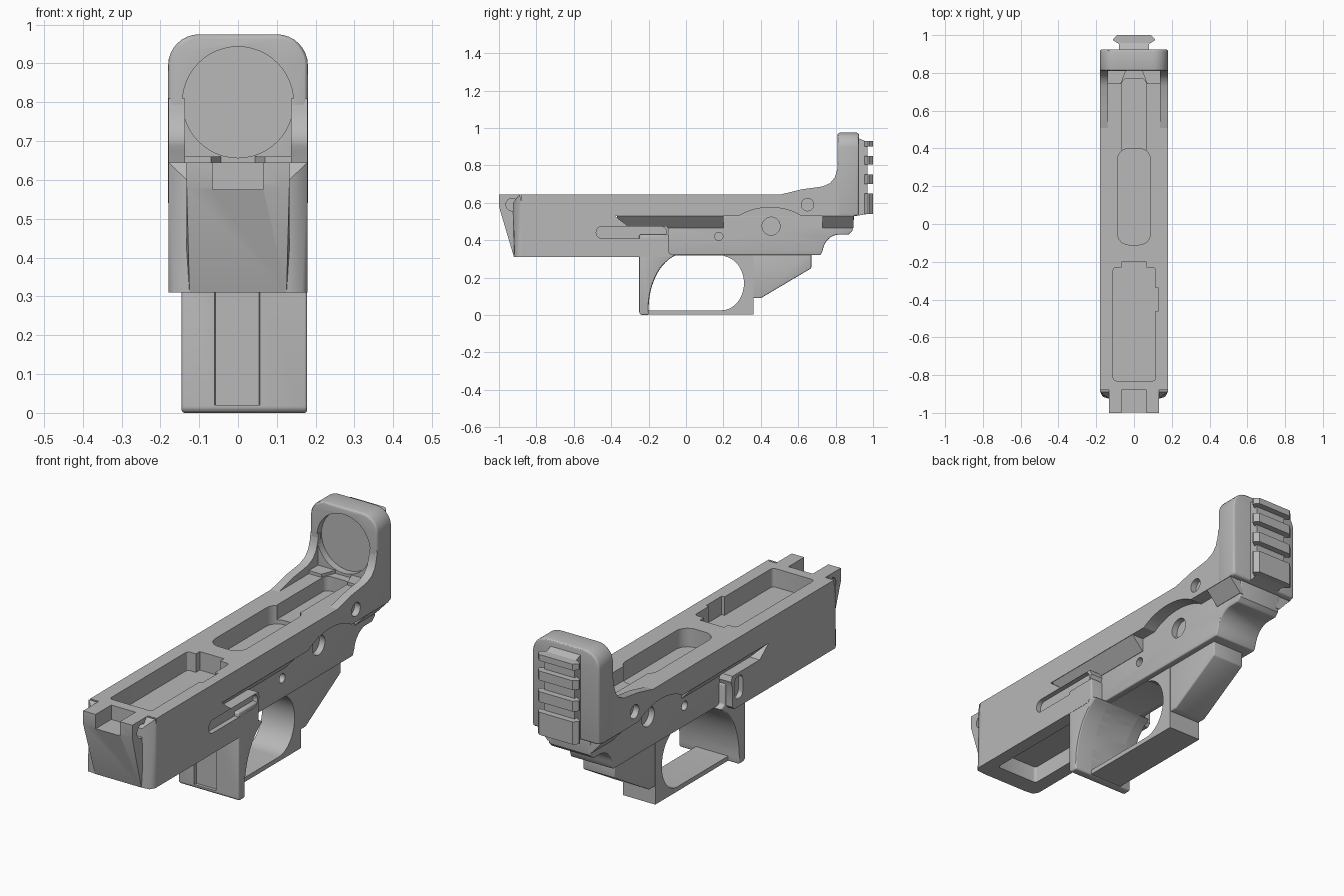
import bpy, bmesh, math
from mathutils import Vector

cube = bpy.data.objects.get("Cube")
if cube:
    bpy.data.objects.remove(cube, do_unlink=True)

grey = bpy.data.materials.new("mid grey")
grey.use_nodes = True
COLOUR = (0.48, 0.48, 0.48, 1)
grey.diffuse_color = COLOUR
grey.node_tree.nodes["Principled BSDF"].inputs["Base Color"].default_value = COLOUR


def add_object(name, bm):
    bmesh.ops.recalc_face_normals(bm, faces=bm.faces)
    mesh = bpy.data.meshes.new(name)
    bm.to_mesh(mesh)
    bm.free()
    obj = bpy.data.objects.new(name, mesh)
    bpy.context.collection.objects.link(obj)
    mesh.materials.append(grey)
    return obj


def prism(name, points, axis, start, end):
    """Extrude a 2D outline along x (y, z points), y (x, z) or z (x, y)."""
    bm = bmesh.new()
    index = "xyz".index(axis)
    verts = []
    for p in points:
        co = list(p)
        co.insert(index, start)
        verts.append(bm.verts.new(co))
    face = bm.faces.new(verts)
    made = bmesh.ops.extrude_face_region(bm, geom=[face])
    shift = Vector((0, 0, 0))
    shift[index] = end - start
    bmesh.ops.translate(bm, vec=shift, verts=[g for g in made["geom"] if isinstance(g, bmesh.types.BMVert)])
    return add_object(name, bm)


def mirrored_hull(name, points):
    """Convex solid through the points and their mirror images in x."""
    bm = bmesh.new()
    for x, y, z in points:
        bm.verts.new((x, y, z))
        bm.verts.new((-x, y, z))
    bmesh.ops.convex_hull(bm, input=bm.verts)
    return add_object(name, bm)


def arc(u, v, ru, rv, a0, a1, steps=16):
    angles = [math.radians(a0 + (a1 - a0) * i / steps) for i in range(steps + 1)]
    return [(u + ru * math.cos(a), v + rv * math.sin(a)) for a in angles]


def rounded(u0, u1, v0, v1, r, steps=8):
    corners = [(u1 - r, v1 - r), (u0 + r, v1 - r), (u0 + r, v0 + r), (u1 - r, v0 + r)]
    pts = []
    for k, (u, v) in enumerate(corners):
        pts += arc(u, v, r, r, k * 90, k * 90 + 90, steps)
    return pts


def circle(u, v, r):
    return arc(u, v, r, r, 0, 352.5, 47)


def box_outline(u0, u1, v0, v1):
    return [(u0, v0), (u1, v0), (u1, v1), (u0, v1)]


def bake(obj):
    """Replace the mesh with its modified result."""
    graph = bpy.context.evaluated_depsgraph_get()
    graph.update()
    mesh = bpy.data.meshes.new_from_object(obj.evaluated_get(graph))
    obj.modifiers.clear()
    obj.data = mesh


def bevel(obj, width):
    mod = obj.modifiers.new("soft edges", "BEVEL")
    mod.width, mod.segments = width, 3
    mod.limit_method, mod.angle_limit = "ANGLE", math.radians(40)
    bake(obj)


def cut(obj, *cutters):
    for cutter in cutters:
        cutter.hide_render = True
        mod = obj.modifiers.new("cut", "BOOLEAN")
        mod.operation, mod.solver, mod.object = "DIFFERENCE", "EXACT", cutter
        bake(obj)
        bpy.data.objects.remove(cutter, do_unlink=True)


def side_recess(obj, outline, inner):
    """Blind recess on both sides, from inner outward."""
    for side in (-1, 1):
        cut(obj, prism("side_recess", outline, "x", side * inner, side * 0.3))


CORE = 0.115   # half width of the lower body
SLAB = 0.179   # half width of the upper body

# Main body: long slab with a deep front block
body = prism("main_body", [
    (-0.88, 0.645), (0.9, 0.645), (0.9, 0.53), (-0.38, 0.53), (-0.31, 0.475),
    (-0.1, 0.475), (-0.09, 0.45), (-0.1, 0.42), (-0.1, 0.325), (-0.115, 0.31), (-0.88, 0.31)],
    "x", -SLAB, SLAB)
cut(body,
    prism("front_recess", rounded(-0.11, 0.115, -0.83, -0.23, 0.015, 3), "z", 0.555, 0.7),
    prism("front_recess_notch", box_outline(-0.065, 0.065, -0.3, -0.2), "z", 0.555, 0.7),
    prism("side_notch", box_outline(0.1, 0.13, -0.46, -0.34), "z", 0.555, 0.7),
    prism("middle_recess", rounded(-0.087, 0.087, -0.11, 0.4, 0.06), "z", 0.555, 0.7),
    prism("rear_recess", rounded(-0.065, 0.065, 0.37, 0.77, 0.03), "z", 0.575, 0.7),
    prism("under_recess", rounded(-0.11, 0.115, -0.83, -0.27, 0.015, 3), "z", 0.25, 0.39),
    prism("side_capsule", rounded(-0.48, -0.105, 0.41, 0.474, 0.031), "x", 0.155, 0.25),
    prism("side_pocket", rounded(-0.18, -0.12, 0.35, 0.46, 0.025), "x", -0.25, -0.155))
# Arched hollow over the lower body on each side
side_recess(body, arc(0.45, 0.42, 0.235, 0.155, 20, 160, 24) + [(0.23, 0.45), (0.67, 0.45)], CORE)
side_recess(body, circle(0.65, 0.59, 0.033), SLAB - 0.03)

# Tapered nose with a slot between two lugs
nose = mirrored_hull("nose", [
    (0.132, -1, 0.645), (0.132, -1, 0.58), (0.125, -0.92, 0.31),
    (0.132, -0.87, 0.645), (0.132, -0.87, 0.31)])
cut(nose, prism("nose_slot", box_outline(-0.065, 0.065, -1.1, -0.85), "z", 0.575, 0.7))
side_recess(nose, circle(-0.93, 0.59, 0.033), 0.1)
# Bevelled collar and lower flare behind the nose
mirrored_hull("nose_collar", [
    (SLAB, -0.89, 0.645), (SLAB, -0.89, 0.31), (0.165, -0.915, 0.31), (0.132, -0.925, 0.6),
    (0.132, -0.89, 0.644), (0.12, -0.92, 0.31), (0.132, -0.87, 0.575), (SLAB, -0.87, 0.31),
    (SLAB, -0.87, 0.575)]).location.z = 0
cut(bpy.data.objects["nose_collar"],
    prism("collar_slot", box_outline(-0.065, 0.065, -1.1, -0.8), "z", 0.575, 0.7))

# Narrower lower body, swept up at the rear
core = prism("lower_body", [
    (-0.2, 0.53), (-0.2, 0.32), (0.72, 0.32)] + arc(0.82, 0.33, 0.09, 0.1, 170, 90, 8) + [
    (0.87, 0.43), (0.89, 0.45), (0.9, 0.535), (0.3, 0.54)], "x", -CORE, CORE)
bevel(core, 0.006)
for y, z, r in [(0.455, 0.475, 0.048), (0.175, 0.42, 0.022), (-0.035, 0.495, 0.02)]:
    side_recess(core, circle(y, z, r), CORE - 0.03)

# Sloping undercuts between the slab and the lower body, and the solid arch filling
for side, label in ((1, "left"), (-1, "right")):
    slope = [(side * 0.1, 0.54), (side * (SLAB - 0.002), 0.54), (side * (SLAB - 0.002), 0.53),
             (side * (CORE + 0.002), 0.465), (side * 0.1, 0.465)]
    prism(label + "_front_undercut", slope, "y", -0.37, 0.2)
    prism(label + "_rear_undercut", slope, "y", 0.73, 0.895)

# Front post of the guard with a grooved front
curve = arc(0, 0.03, 0.2, 0.3, 180, 107, 14)
post = prism("guard_front_post", [
    (-0.25, 0.43), (-0.25, 0.01), (-0.24, 0), (-0.2, 0)] + curve + [
    (-0.09, 0.33), (-0.09, 0.43)], "x", -0.145, SLAB - 0.001)
bevel(post, 0.012)
cut(post, prism("post_groove", [(-0.068, -0.3), (0.064, -0.3), (0.054, -0.235), (-0.058, -0.235)],
                "z", 0.02, 0.32))

# Guard loop: block with a rounded opening
guard = prism("guard_loop", box_outline(-0.23, 0.36, 0.003, 0.33), "x", -0.087, 0.087)
opening = curve[::-1] + [(-0.2, 0.025), (0.19, 0.025)] + arc(0.19, 0.17, 0.12, 0.145, -80, 80, 18)
cut(guard, prism("guard_opening", opening + [(0.2, 0.319)], "x", -0.3, 0.3))

# Rear mounting wedge
wedge = prism("rear_wedge", [(0.33, 0.09), (0.4, 0.09), (0.67, 0.25), (0.67, 0.34), (0.33, 0.34)],
              "x", -0.085, 0.085)
bevel(wedge, 0.006)

# Upright rear tower with a shallow round face
tower = prism("rear_tower", rounded(-0.18, 0.18, 0.45, 0.975, 0.08), "y", 0.81, 0.925)
cut(tower, prism("tower_foot_trim", box_outline(0.7, 1.1, 0.4, 0.53), "x", -0.3, 0.3))
bevel(tower, 0.012)
cut(tower, prism("round_recess", circle(0, 0.8, 0.143), "y", 0.75, 0.845))

# Curved flanks joining the tower to the body
for side, label in ((1, "left"), (-1, "right")):
    prism(label + "_flank", [
        (0.5, 0.643), (0.55, 0.655), (0.62, 0.672), (0.73, 0.687), (0.77, 0.705), (0.795, 0.735),
        (0.808, 0.775), (0.812, 0.81), (0.83, 0.81), (0.83, 0.635), (0.5, 0.635)],
        "x", side * 0.137, side * SLAB)
    # Slanted inner web at the tower foot
    prism(label + "_foot_web", [(side * 0.07, 0.74), (side * 0.14, 0.74), (side * 0.14, 0.82),
                                (side * 0.04, 0.82)], "z", 0.58, 0.66)

# Rail on the back: tapered neck and four teeth
prism("rail_neck", [(0.91, 0.53), (0.97, 0.54), (0.97, 0.925), (0.91, 0.95)], "x", -0.08, 0.08)
tooth = [(0.075, 0.93), (0.075, 0.95), (0.11, 0.972), (0.11, 0.98), (0.09, 1), (-0.09, 1),
         (-0.11, 0.98), (-0.11, 0.972), (-0.075, 0.95), (-0.075, 0.93)]
for number, (low, high) in enumerate([(0.54, 0.65), (0.7, 0.75), (0.805, 0.85), (0.9, 0.93)], 1):
    prism(f"rail_tooth_{number}", tooth, "z", low, high)

# Smooth shading with sharp edges kept
bpy.ops.object.select_all(action="DESELECT")
for obj in bpy.context.scene.objects:
    if obj.type == "MESH" and grey.name in obj.data.materials:
        obj.select_set(True)
        bpy.context.view_layer.objects.active = obj
bpy.ops.object.shade_smooth_by_angle(angle=math.radians(30))
